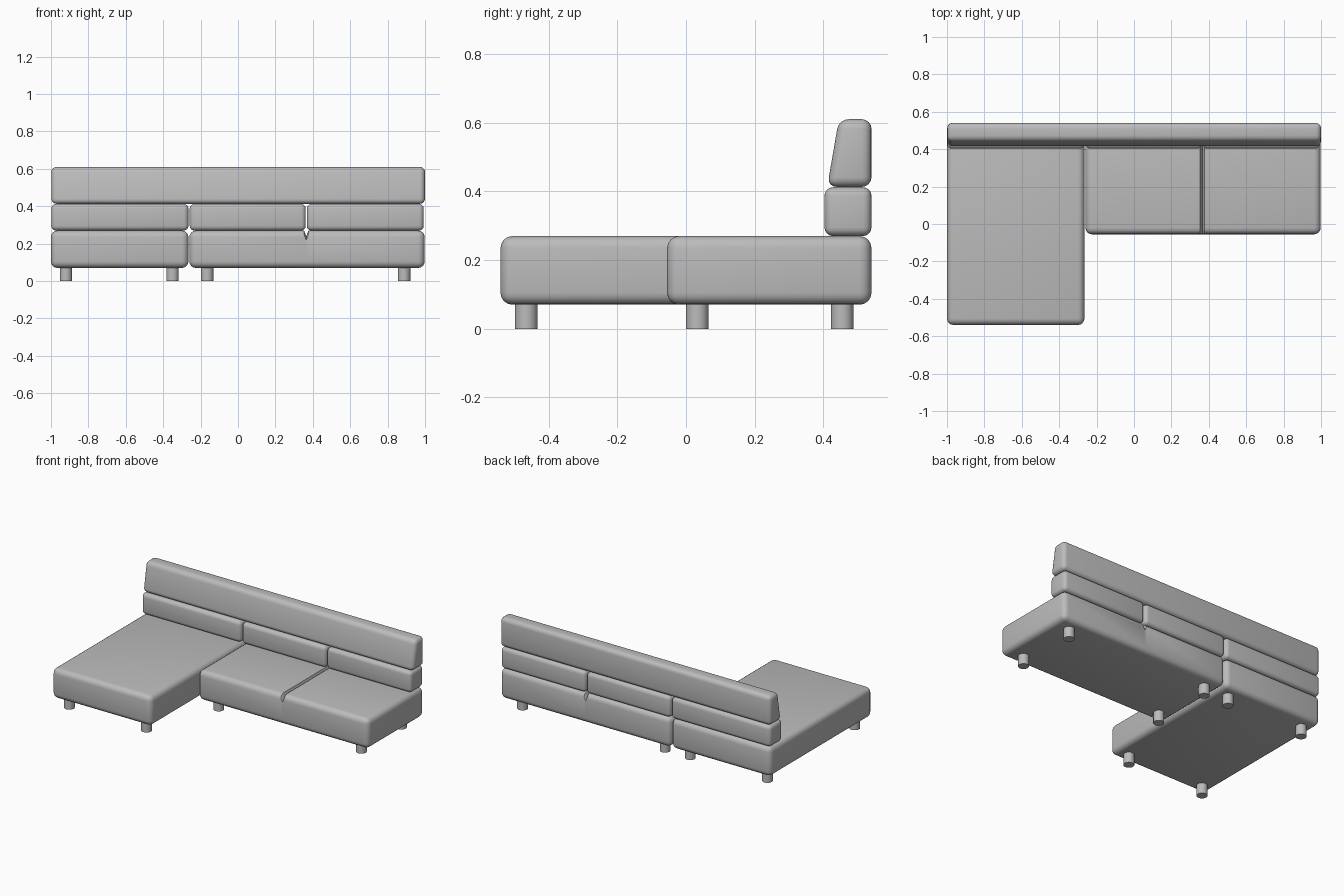
import bpy, bmesh
from mathutils import Vector

cube = bpy.data.objects.get("Cube")
if cube:
    bpy.data.objects.remove(cube)

# Single upholstery grey
grey = bpy.data.materials.new("plain grey")
grey.use_nodes = True
colour = (0.5, 0.5, 0.5, 1)
grey.diffuse_color = colour
grey.node_tree.nodes["Principled BSDF"].inputs["Base Color"].default_value = colour


def finish(name, bm):
    mesh = bpy.data.meshes.new(name)
    bm.to_mesh(mesh)
    bm.free()
    mesh.materials.append(grey)
    obj = bpy.data.objects.new(name, mesh)
    bpy.context.collection.objects.link(obj)
    bpy.ops.object.select_all(action="DESELECT")
    obj.select_set(True)
    bpy.context.view_layer.objects.active = obj
    bpy.ops.object.shade_smooth_by_angle()
    return obj


def cushion(name, low, high, radius, lean=0, seam=None):
    """Rounded block; lean slopes the front face, seam pinches a groove at x."""
    low, high = Vector(low), Vector(high)
    bm = bmesh.new()
    bmesh.ops.create_cube(bm, size=1)
    for v in bm.verts:
        front_top = v.co.y < 0 and v.co.z > 0
        v.co = [a + (t + 0.5) * (b - a) for a, b, t in zip(low, high, v.co)]
        if front_top:
            v.co.y += lean
    bmesh.ops.bevel(bm, geom=bm.edges[:], offset=radius, segments=4,
                    profile=0.5, affect="EDGES", clamp_overlap=True)
    if seam is not None:
        for x in (seam - 0.012, seam, seam + 0.012):
            bmesh.ops.bisect_plane(bm, geom=bm.verts[:] + bm.edges[:] + bm.faces[:],
                                   plane_co=(x, 0, 0), plane_no=(1, 0, 0))
        middle = (low.z + high.z) / 2
        for v in bm.verts:
            if abs(v.co.x - seam) < 0.001 and v.co.z > middle:
                v.co.z -= 0.03
    return finish(name, bm)


def leg(name, x, y):
    bm = bmesh.new()
    bmesh.ops.create_cone(bm, cap_ends=True, segments=24, radius1=0.033,
                          radius2=0.033, depth=0.08)
    bmesh.ops.translate(bm, verts=bm.verts, vec=(x, y, 0.04))
    return finish(name, bm)


# Seat bases
cushion("chaise_base", (-1, -0.54, 0.07), (-0.265, 0.54, 0.27), 0.035)
cushion("seat_base", (-0.26, -0.055, 0.07), (0.998, 0.54, 0.27), 0.035, seam=0.365)

# Lower back cushions
spans = {"right": (-0.998, -0.265), "middle": (-0.258, 0.362), "left": (0.368, 0.993)}
for side, (x0, x1) in spans.items():
    cushion("lower_back_" + side, (x0, 0.403, 0.27), (x1, 0.54, 0.412), 0.025)

# Long upper backrest with sloping front
cushion("upper_backrest", (-0.998, 0.411, 0.413), (1, 0.54, 0.61), 0.028, lean=0.034)

# Legs
for side, x in (("right", -0.92), ("left", -0.35)):
    leg("chaise_front_leg_" + side, x, -0.465)
    leg("chaise_back_leg_" + side, x, 0.455)
for side, x in (("right", -0.165), ("left", 0.888)):
    leg("seat_front_leg_" + side, x, 0.033)
    leg("seat_back_leg_" + side, x, 0.455)
